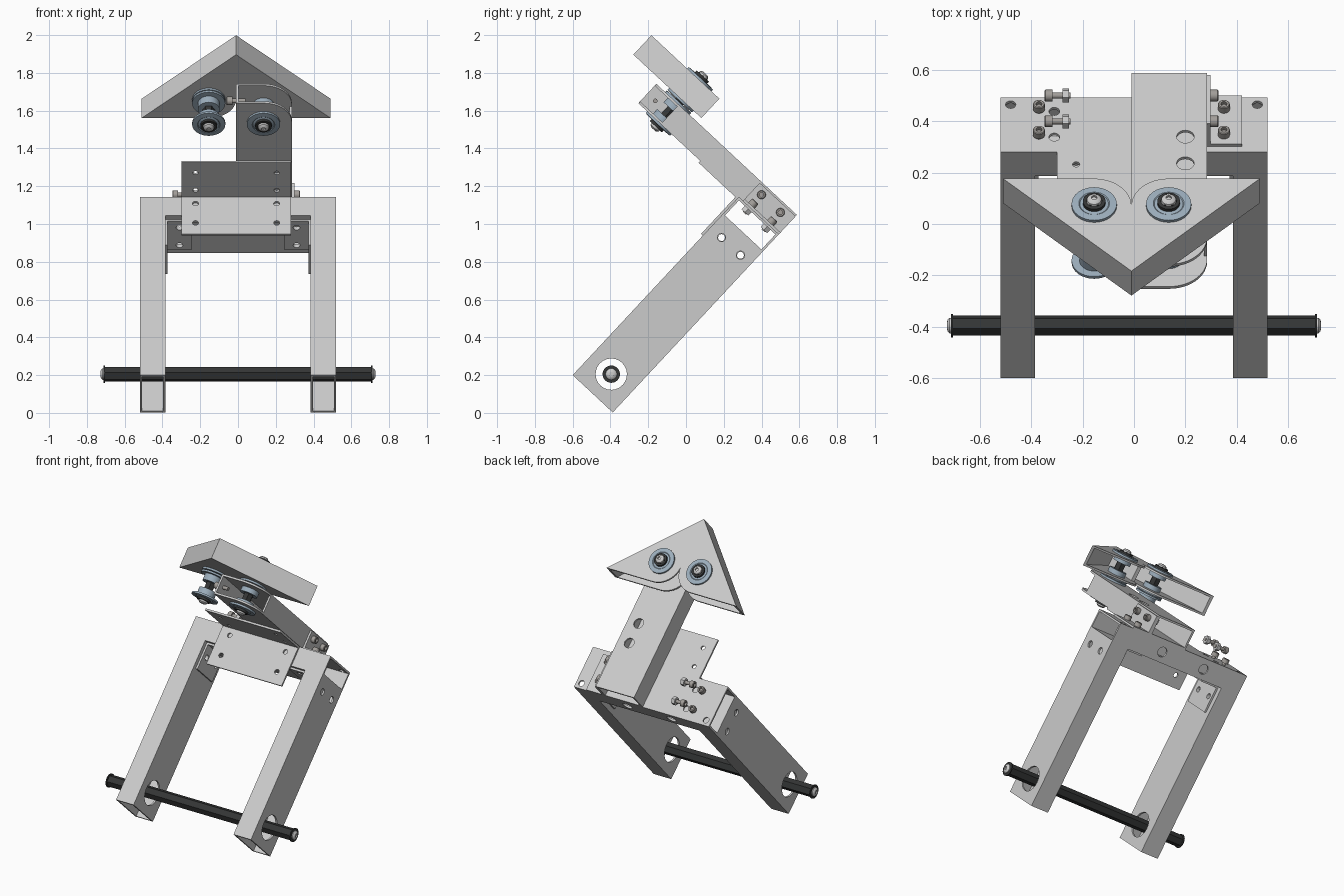
import bpy, bmesh
from math import radians, sin, cos, pi
from mathutils import Matrix, Vector

if "Cube" in bpy.data.objects:
    bpy.data.objects.remove(bpy.data.objects["Cube"])

# Everything is built in a tilted frame: x = width, y = down the upper arm, z = up the legs
TILT = Matrix.Translation((0, -0.6, 0.2)) @ Matrix.Rotation(radians(-43), 4, 'X')
WALL, MID = 0.013, -0.01            # sheet thickness, mirror plane of the upper assembly


def mat(name, col):
    m = bpy.data.materials.new(name)
    m.diffuse_color = (*col, 1)
    m.use_nodes = True
    m.node_tree.nodes["Principled BSDF"].inputs["Base Color"].default_value = m.diffuse_color
    return m


DARK = mat("dark_rod", (0.035, 0.037, 0.037))
BLUE = mat("blue_grey", (0.33, 0.42, 0.5))
STEEL = mat("bolt_steel", (0.36, 0.34, 0.32))
PALE = mat("pale_steel", (0.6, 0.6, 0.58))


def finish(name, bm, material=None):
    bmesh.ops.recalc_face_normals(bm, faces=bm.faces)
    me = bpy.data.meshes.new(name)
    bm.to_mesh(me)
    bm.free()
    ob = bpy.data.objects.new(name, me)
    bpy.context.collection.objects.link(ob)
    ob.matrix_world = TILT
    if material:
        me.materials.append(material)
    return ob


def prism(name, pts, z0, z1):
    bm = bmesh.new()
    f = bm.faces.new([bm.verts.new((x, y, z0)) for x, y in pts])
    ext = bmesh.ops.extrude_face_region(bm, geom=[f])["geom"]
    bmesh.ops.translate(bm, vec=(0, 0, z1 - z0),
                        verts=[v for v in ext if isinstance(v, bmesh.types.BMVert)])
    return finish(name, bm)


def box(name, x, y, z):
    return prism(name, [(x[0], y[0]), (x[1], y[0]), (x[1], y[1]), (x[0], y[1])], *z)


def lathe(name, origin, axis, profile, segs=24, material=None):
    """Revolve (radius, height) points around a local axis 'X', '-X', 'Y' or 'Z'."""
    d = {'X': (1, 0, 0), '-X': (-1, 0, 0), 'Y': (0, 1, 0), 'Z': (0, 0, 1), '-Z': (0, 0, -1)}[axis]
    rot = Vector((0, 0, 1)).rotation_difference(Vector(d)).to_matrix()
    bm = bmesh.new()
    rings = [[bm.verts.new(Vector(origin) + rot @ Vector((r * cos(2 * pi * i / segs),
              r * sin(2 * pi * i / segs), h))) for i in range(segs)] for r, h in profile]
    for a, b in zip(rings, rings[1:]):
        for i in range(segs):
            j = (i + 1) % segs
            bm.faces.new((a[i], a[j], b[j], b[i]))
    bm.faces.new(rings[0])
    bm.faces.new(rings[-1])
    ob = finish(name, bm, material)
    if segs > 8:
        bpy.ops.object.select_all(action='DESELECT')
        ob.select_set(True)
        bpy.context.view_layer.objects.active = ob
        bpy.ops.object.shade_smooth_by_angle(angle=radians(35))
    return ob


def disc(name, origin, axis, r, h, **kw):
    return lathe(name, origin, axis, [(r, 0), (r, h)], **kw)


def hole(origin, axis, r, h):
    return disc("cutter", origin, axis, r, h)


def cut(ob, cutters):
    for c in cutters:
        m = ob.modifiers.new("cut", 'BOOLEAN')
        m.object, m.solver = c, 'EXACT'
    dg = bpy.context.evaluated_depsgraph_get()
    me = bpy.data.meshes.new_from_object(ob.evaluated_get(dg))
    ob.modifiers.clear()
    ob.data = me
    for c in cutters:
        bpy.data.objects.remove(c)
    return ob


def bolt(name, origin, axis, grip, nut=True):
    """Socket-head bolt: head starts at the origin, shank runs backwards for `grip`."""
    lathe(name, origin, axis, [(0.012, -grip - 0.03), (0.012, 0), (0.023, 0), (0.023, 0.027),
          (0.02, 0.03), (0.012, 0.03), (0.012, 0.015)], 20, STEEL)
    if nut:
        d = Vector({'X': (1, 0, 0), '-X': (-1, 0, 0), 'Z': (0, 0, 1), '-Z': (0, 0, -1)}[axis])
        disc(name + "_nut", Vector(origin) - d * (grip + 0.025), axis, 0.028, 0.025,
             segs=6, material=PALE)


def arc(cx, cy, r, a0, a1, n=12):
    return [(cx + r * cos(radians(a0 + (a1 - a0) * i / n)),
             cy + r * sin(radians(a0 + (a1 - a0) * i / n))) for i in range(n + 1)]


BOLT_Y = (0.08, 0.217)

# Legs, corner brackets and axle ends
for s, side in ((1, "right"), (-1, "left")):
    xs = sorted((s * 0.385, s * 0.52))
    leg = box(side + "_leg", xs, (0, 0.29), (0, 1.155))
    cut(leg, [box("cutter", (xs[0] + WALL, xs[1] - WALL), (WALL, 0.29 - WALL), (-0.1, 1.3)),
              hole((xs[0] - 0.05, 0.146, 0.143), 'X', 0.083, 0.25)]
        + [hole((xs[0] - 0.05, y, 1.07), 'X', 0.022, 0.25) for y in BOLT_Y])
    ax = 'X' if s > 0 else '-X'
    x0 = s * 0.385
    br = box(side + "_inner_bracket_side", sorted((x0, x0 - s * WALL)), (0.03, 0.255), (0.97, 1.155))
    cut(br, [hole((x0 - 0.1, y, 1.07), 'X', 0.018, 0.2) for y in BOLT_Y])
    br = box(side + "_inner_bracket_top", sorted((x0, x0 - s * 0.14)), (0.03, 0.255), (1.142, 1.155))
    cut(br, [hole((s * 0.31, y, 1.1), 'Z', 0.018, 0.1) for y in BOLT_Y])
    lathe(side + "_axle_cap", (s * 0.705, 0.146, 0.143), ax,
          [(0.046, 0), (0.046, 0.007)], 24, DARK)
    lathe(side + "_axle_bolt", (s * 0.712, 0.146, 0.143), ax,
          [(0.03, 0), (0.03, 0.006), (0.022, 0.014), (0.012, 0.016), (0.012, 0.008)], 24, PALE)
disc("hex_axle", (-0.71, 0.146, 0.143), 'X', 0.04, 1.42, segs=6, material=DARK)

# Hollow crossbar joining the legs
bar = box("crossbar", (-0.52, 0.52), (0, 0.29), (1.155, 1.29))
cut(bar, [box("cutter", (-0.7, 0.7), (WALL, 0.29 - WALL), (1.155 + WALL, 1.29 - WALL))]
    + [hole((x, 0.253, 1.25), 'Z', 0.02, 0.1) for x in (-0.48, 0.48)]
    + [hole((x, y, 1.1), 'Z', 0.021, 0.25) for x in (-0.31, 0.31) for y in BOLT_Y]
    + [hole((x, 0.24, 1.222), 'Y', 0.033, 0.1) for x in (-0.2, 0.14)])

# Folded front plate, one flange on the crossbar and one under the arm
plate = box("front_plate", (-0.3, 0.28), (-0.28, 0), (1.01, 1.29))
cut(plate, [box("cutter", (-0.5, 0.5), (-0.5, -WALL), (0.8, 1.29 - WALL))]
    + [hole((x, y, 1.2), 'Z', 0.014, 0.2) for x in (-0.225, 0.205) for y in (-0.2, -0.065)]
    + [hole((x, -0.1, z), 'Y', 0.016, 0.2) for x in (-0.225, 0.205) for z in (1.09, 1.23)])

# Upper arm: square tube with one rounded end
arm = prism("upper_arm", [(MID, 0.29), (0.285, 0.29)] + arc(0.1375, -0.58, 0.1475, 0, -90)
            + [(MID, -0.7275)], 1.29, 1.43)
cut(arm, [box("cutter", (MID + WALL, 0.285 - WALL), (-1, 1), (1.29 + WALL, 1.43 - WALL)),
          box("cutter", (0.2, 0.4), (-1, -0.565), (1.29 + WALL, 1.43 - WALL))]
    + [hole((0.2, y, 1.38), 'Z', 0.034, 0.1) for y in (-0.048, -0.19)])
bolt("arm_end_screw", (-0.03, -0.67, 1.36), '-X', 0.04, False)

# Arm gusset and the bolt sets on both sides of the mirror plane
gus = box("arm_gusset", (0.285, 0.42), (0.03, 0.29), (1.29, 1.42))
cut(gus, [box("cutter", (0.285 + WALL, 0.6), (-0.2, 0.5), (1.29 + WALL, 1.6))])
for s, side in ((1, "right"), (-1, "left")):
    for i, y in enumerate(BOLT_Y):
        bolt(f"{side}_gusset_bolt_{i}", (MID + s * 0.36, y, 1.303), 'Z', 0.026)
        bolt(f"{side}_arm_bolt_{i}", (MID + s * 0.308, y, 1.38), 'X' if s > 0 else '-X', 0.04)

# Triangular head: hollow, open at its base, with two rounded lugs
HY = -0.575
right = [(0.5, HY + 0.145)] + [(x - MID, y) for x, y in arc(0.135, HY, 0.145, 90, 180)]
outline = [(MID + x, y) for x, y in right] + [(MID - x, y) for x, y in right[-2::-1]] + [(MID, -0.922)]
head = prism("head_wedge", outline, 1.46, 1.60)
cut(head, [prism("cutter", [(MID, -0.903), (0.62, -0.28), (-0.64, -0.28)], 1.46 + WALL, 1.60 - WALL)])
box("head_centre_wall", (MID - WALL, MID + WALL), (-0.905, HY - 0.01), (1.46 + WALL, 1.60 - WALL))

# Pivot shafts with flanged bearings through arm and head
for x, side in ((0.135, "right"), (-0.155, "left")):
    disc(side + "_pivot_shaft", (x, HY, 1.262), 'Z', 0.032, 0.37, segs=6, material=DARK)
    for i, (z, ax) in enumerate(((1.29, '-Z'), (1.43, 'Z'), (1.46, '-Z'), (1.60, 'Z'))):
        lathe(f"{side}_bearing_{i}", (x, HY, z), ax,
              [(0.058, -0.045), (0.058, 0), (0.088, 0), (0.088, 0.012), (0.06, 0.014),
               (0.056, 0.011), (0.05, 0.014)], 32, BLUE)
    for end, z, ax in (("lower", 1.276, '-Z'), ("upper", 1.614, 'Z')):
        disc(f"{side}_{end}_washer", (x, HY, z), ax, 0.044, 0.014, material=DARK)
        lathe(f"{side}_{end}_pivot_bolt", (x, HY, z + (0.014 if ax == 'Z' else -0.014)), ax,
              [(0.03, 0), (0.028, 0.01), (0.02, 0.017), (0.011, 0.019), (0.011, 0.01)], 24, PALE)
